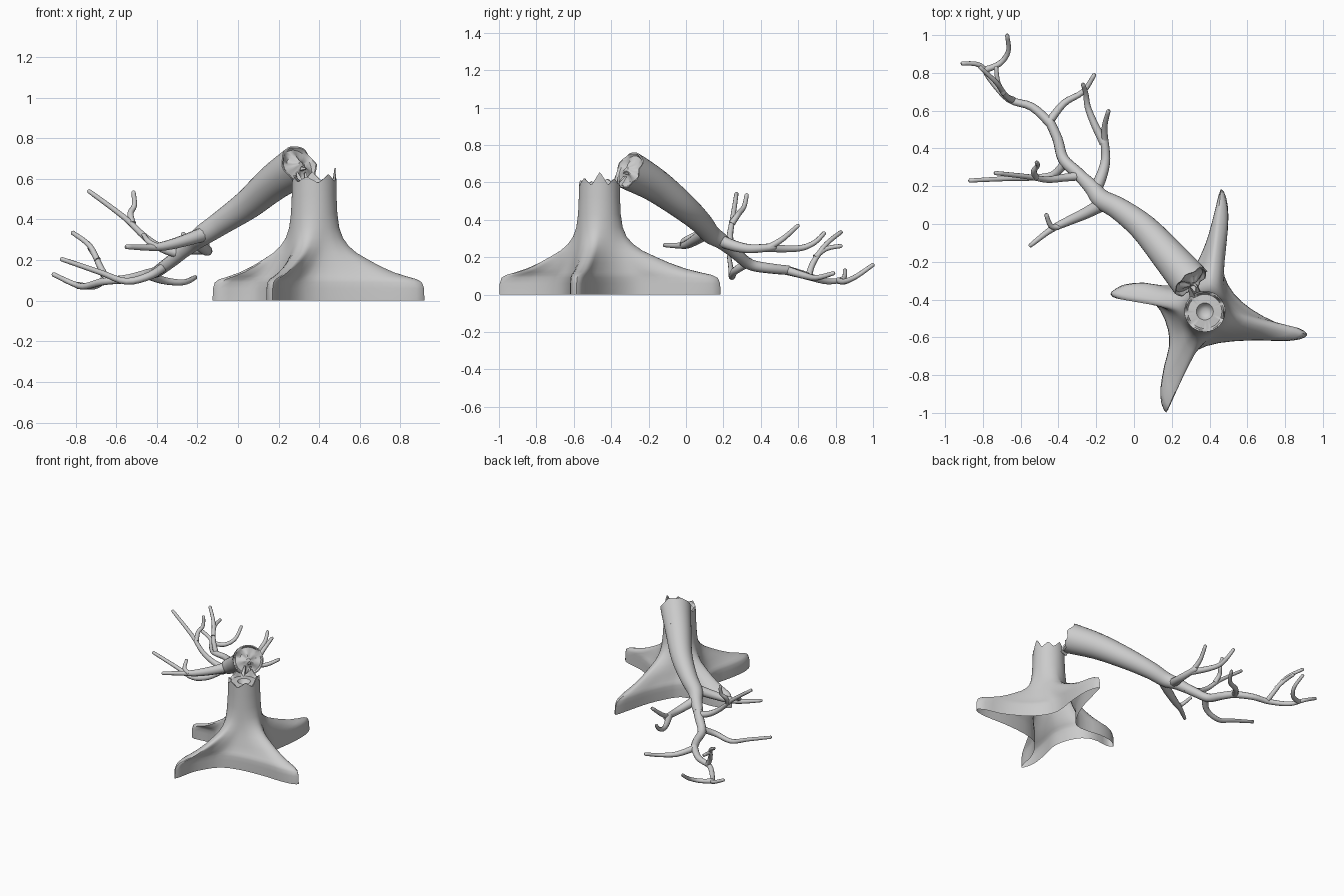
import bpy, bmesh, math, random
from mathutils import Vector as V

if "Cube" in bpy.data.objects:
    bpy.data.objects.remove(bpy.data.objects["Cube"])

random.seed(4)


def spline(pts, n, closed=False):
    """Catmull-Rom resampling of a list of equal-length tuples."""
    out, c = [], len(pts)
    get = (lambda i: pts[i % c]) if closed else (lambda i: pts[max(0, min(c - 1, i))])
    for i in range(c if closed else c - 1):
        a, b, d, e = get(i - 1), get(i), get(i + 1), get(i + 2)
        for k in range(n):
            t = k / n
            out.append(tuple(0.5 * (2 * q + (r - p) * t + (2 * p - 5 * q + 4 * r - s) * t * t
                                    + (3 * q - p - 3 * r + s) * t ** 3)
                             for p, q, r, s in zip(a, b, d, e)))
    if not closed:
        out.append(tuple(pts[-1]))
    return out


def loft(name, rings, cap_first=False, cap_last=False):
    bm = bmesh.new()
    rows = [[bm.verts.new(p) for p in r] for r in rings]
    n = len(rows[0])
    for a, b in zip(rows, rows[1:]):
        for i in range(n):
            j = (i + 1) % n
            bm.faces.new((a[i], a[j], b[j], b[i]))
    if cap_first:
        bm.faces.new(rows[0])
    if cap_last:
        bm.faces.new(rows[-1])
    bmesh.ops.recalc_face_normals(bm, faces=bm.faces)
    me = bpy.data.meshes.new(name)
    bm.to_mesh(me)
    bm.free()
    ob = bpy.data.objects.new(name, me)
    bpy.context.collection.objects.link(ob)
    bpy.context.view_layer.objects.active = ob
    bpy.ops.object.select_all(action='DESELECT')
    ob.select_set(True)
    bpy.ops.object.shade_smooth_by_angle(angle=math.radians(40))
    return ob


# --- stump: four-root star outline blending up into a round trunk, open below
right_root = [(.918, -.585), (.87, -.55), (.75, -.52), (.62, -.45), (.53, -.37), (.48, -.28),
              (.475, -.2), (.49, -.1), (.5, .04), (.488, .14)]
back_root = [(.46, .185), (.435, .1), (.41, 0), (.38, -.1), (.33, -.21), (.26, -.31),
             (.15, -.325), (.05, -.31), (-.05, -.32), (-.1, -.345)]
left_root = [(-.125, -.37), (-.09, -.395), (0, -.385), (.08, -.4), (.14, -.46), (.18, -.56),
             (.185, -.65), (.16, -.75), (.14, -.87), (.145, -.95)]
front_root = [(.17, -.998), (.19, -.95), (.21, -.85), (.26, -.75), (.33, -.67), (.45, -.63),
              (.6, -.617), (.7, -.617), (.8, -.62), (.88, -.61)]
star = spline(right_root + back_root + left_root + front_root, 2, True)
N = len(star)
cx, cy = .375, -.463


def stump_ring(z, s, r, jag=None):
    ring = []
    for i, (x, y) in enumerate(star):
        a = math.radians(-13) + math.tau * i / N
        px, py = cx + r * math.cos(a), cy + r * math.sin(a)
        ring.append((px + (x - px) * s, py + (y - py) * s, z + (jag[i] if jag else 0)))
    return ring


# broken rim teeth: (position round the rim 0-1, half width, height)
teeth = [(.04, .07, .075), (.17, .07, .04), (.3, .08, .055), (.47, .08, .04),
         (.6, .06, .025), (.73, .08, .03), (.9, .08, .04)]


def tooth(t):
    return max(0, *(k * (1 - abs((t - c + .5) % 1 - .5) / w) for c, w, k in teeth))


jag = [tooth(i / N) for i in range(N)]
loft("stump", [
    stump_ring(0, 1, .14), stump_ring(.06, .995, .14), stump_ring(.09, .97, .14),
    stump_ring(.105, .91, .14), stump_ring(.12, .78, .138), stump_ring(.14, .63, .136),
    stump_ring(.17, .47, .134), stump_ring(.2, .34, .132), stump_ring(.235, .2, .129),
    stump_ring(.27, .11, .126), stump_ring(.31, .05, .122), stump_ring(.36, .015, .118),
    stump_ring(.43, 0, .114), stump_ring(.52, 0, .11), stump_ring(.582, 0, .108, jag),
    stump_ring(.58, 0, .1, jag), stump_ring(.582, 0, .09), stump_ring(.585, 0, .045),
    stump_ring(.565, 0, .033), stump_ring(.555, 0, .015)], cap_last=True)

# --- fallen trunk: (x, y, z, radius) from the broken end down to the crown
path = spline([(.295, -.3, .662, .104), (.18, -.165, .585, .09), (.05, -.02, .475, .074),
               (-.08, .08, .385, .06), (-.17, .13, .325, .052), (-.22, .19, .285, .042),
               (-.27, .24, .242, .034)], 4)
S = 32


def frame(i):
    d = (V(path[min(i + 1, len(path) - 1)][:3]) - V(path[max(i - 1, 0)][:3])).normalized()
    u = d.cross(V((0, 0, 1))).normalized()
    return d, u, u.cross(d)


def trunk_ring(i, scale=1, offs=None, push=0):
    d, u, v = frame(i)
    c, r = V(path[i][:3]), path[i][3] * scale
    return [c + u * r * math.cos(math.tau * k / S) + v * r * math.sin(math.tau * k / S)
            + d * (push + (offs[k] if offs else 0)) for k in range(S)]


edge = [-tooth((k / S + .3) % 1) * .45 for k in range(S)]
bump = [.008 * math.sin(3 * math.tau * k / S) + .006 * math.cos(5 * math.tau * k / S) for k in range(S)]
loft("fallen_trunk",
     [trunk_ring(0, .12, None, -.025), trunk_ring(0, .3, bump, -.01), trunk_ring(0, .55, bump, .004),
      trunk_ring(0, .84, None, .004), trunk_ring(0, .93, edge),
      trunk_ring(0, 1, edge)] + [trunk_ring(i) for i in range(1, len(path))],
     cap_first=True, cap_last=True)


# --- branches: round tapering tubes
def branch(name, r0, r1, pts):
    pts = spline(pts, 4)
    last = V(pts[-1]) - V(pts[-2])
    cu = bpy.data.curves.new(name, 'CURVE')
    cu.dimensions = '3D'
    cu.bevel_depth, cu.bevel_resolution, cu.use_fill_caps = 1, 3, True
    tip = V(pts[-1]) + last.normalized() * r1 * .6
    sp = cu.splines.new('POLY')
    sp.points.add(len(pts))
    for i, p in enumerate(pts):
        sp.points[i].co = (*p, 1)
        sp.points[i].radius = r0 + (r1 - r0) * (i / (len(pts) - 1)) ** .8
    sp.points[-1].co = (*tip, 1)
    sp.points[-1].radius = r1 * .45
    sp.use_smooth = True
    bpy.context.collection.objects.link(bpy.data.objects.new(name, cu))


T = .011
branch("main_limb", .036, .025, [(-.245, .215, .264), (-.305, .275, .213), (-.375, .345, .16),
                                 (-.405, .45, .14), (-.45, .55, .13)])
branch("far_limb", .026, T, [(-.44, .53, .132), (-.54, .62, .108), (-.66, .66, .095),
                             (-.755, .76, .07), (-.815, .84, .085), (-.91, .85, .13)])
branch("far_limb_fork", .018, T, [(-.79, .815, .075), (-.71, .85, .07), (-.665, .915, .1),
                                  (-.672, 1.0, .16)])
branch("far_limb_riser", .019, T, [(-.64, .655, .095), (-.68, .68, .17), (-.73, .75, .27),
                                   (-.815, .83, .335)])
branch("far_limb_twig", .015, T, [(-.69, .69, .2), (-.72, .75, .245), (-.73, .83, .26)])
branch("inner_limb", .024, T, [(-.45, .54, .13), (-.37, .64, .1), (-.27, .7, .09),
                               (-.21, .79, .115)])
branch("back_limb", .036, .02, [(-.21, .17, .295), (-.17, .26, .26), (-.15, .35, .245),
                                (-.16, .47, .255)])
branch("back_limb_tip", .02, T, [(-.155, .44, .25), (-.155, .52, .3), (-.135, .6, .37)])
branch("back_limb_fork", .024, T, [(-.16, .43, .25), (-.21, .53, .245), (-.245, .62, .25),
                                   (-.255, .69, .28), (-.27, .74, .33)])
branch("high_limb", .025, T, [(-.285, .255, .23), (-.37, .245, .255), (-.46, .235, .315),
                              (-.56, .25, .41), (-.735, .27, .54)])
branch("high_limb_twig", .018, T, [(-.52, .245, .38), (-.53, .28, .43), (-.51, .31, .47),
                                   (-.515, .325, .535)])
branch("low_limb", .024, T, [(-.36, .33, .17), (-.43, .26, .125), (-.55, .245, .095),
                             (-.68, .24, .14), (-.87, .23, .205)])
branch("left_limb", .04, T, [(-.15, .115, .335), (-.25, .06, .3), (-.36, .01, .27),
                             (-.44, -.03, .262), (-.55, -.115, .265)])
branch("left_limb_twig", .018, T, [(-.4, -.015, .267), (-.44, -.01, .29), (-.465, .05, .325)])


# --- wood splinters at the break and loose bark on the trunk
def splinter(name, base, tip, r):
    base, tip = V(base), V(tip)
    d = (tip - base).normalized()
    u = d.orthogonal().normalized()
    v = d.cross(u)
    ring = lambda c, k: [c + (u * math.cos(a) + v * math.sin(a)) * k
                         for a in (0, math.tau / 4, math.tau / 2, math.tau * .75)]
    loft(name, [ring(base, r), ring(tip, r * .25)], True, True)


for b, t, r in [((.31, -.38, .57), (.29, -.33, .63), .022), ((.34, -.37, .57), (.33, -.32, .63), .02),
                ((.3, -.3, .65), (.335, -.335, .65), .018)]:
    splinter("hinge_splinter", b, t, r)
for k in range(3):
    o = V((-.02, .015, -.015)) * k
    splinter("bark_sliver", V((.235, -.15, .668)) + o, V((.2, -.105, .648)) + o, .01)
